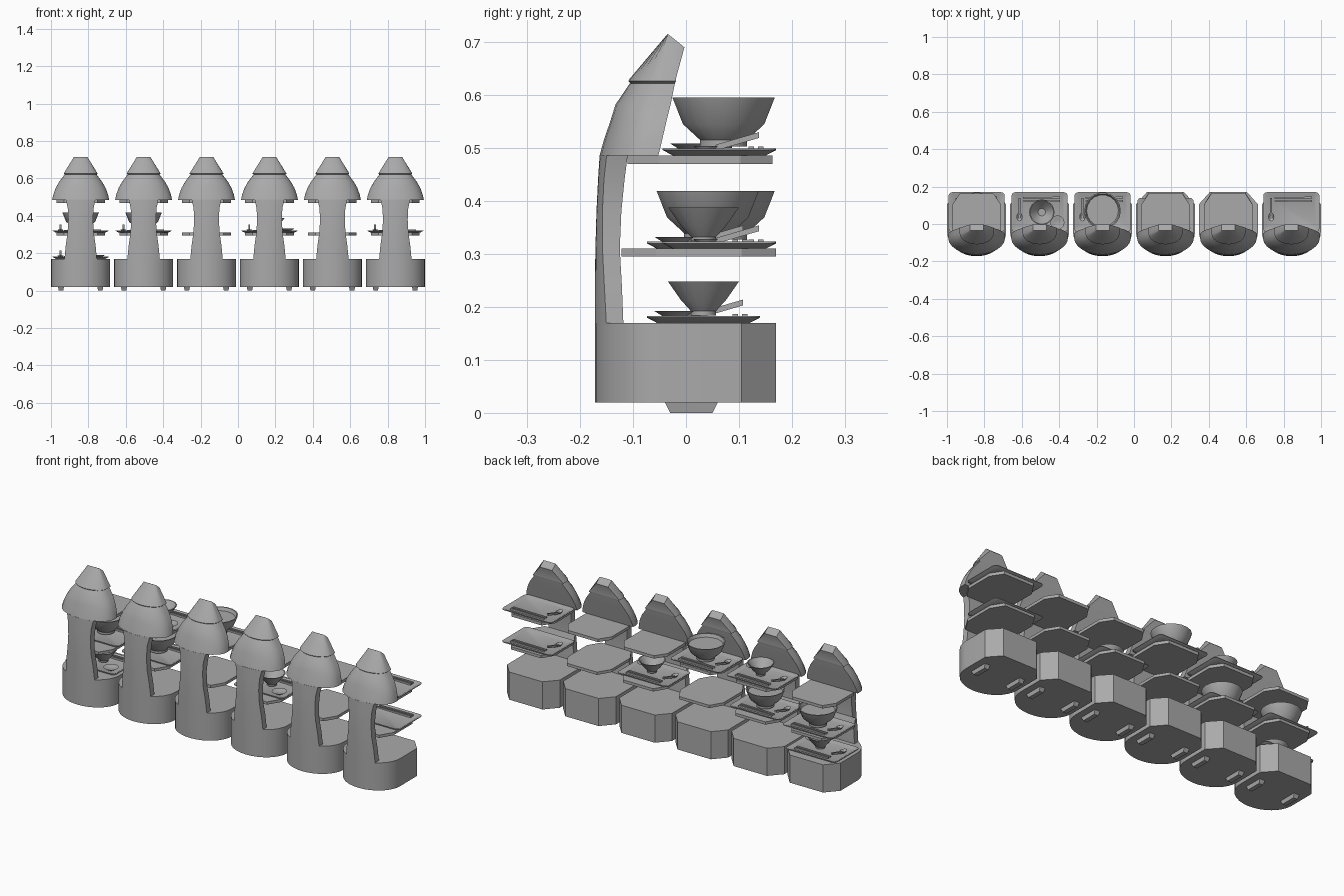
import bpy, bmesh, math

if "Cube" in bpy.data.objects:
    bpy.data.objects.remove(bpy.data.objects["Cube"], do_unlink=True)

grey = bpy.data.materials.new("plain grey")
grey.use_nodes = True
grey.diffuse_color = (0.4, 0.4, 0.4, 1)
grey.node_tree.nodes["Principled BSDF"].inputs["Base Color"].default_value = (0.4, 0.4, 0.4, 1)

made = []


def loft(name, rings):
    """Skin a list of closed rings and cap both ends."""
    bm = bmesh.new()
    loops = [[bm.verts.new(p) for p in ring] for ring in rings]
    n = len(loops[0])
    for a, b in zip(loops, loops[1:]):
        for i in range(n):
            j = (i + 1) % n
            bm.faces.new((a[i], a[j], b[j], b[i]))
    bm.faces.new(loops[0][::-1])
    bm.faces.new(loops[-1])
    bmesh.ops.recalc_face_normals(bm, faces=bm.faces)
    mesh = bpy.data.meshes.new(name)
    bm.to_mesh(mesh)
    bm.free()
    mesh.materials.append(grey)
    return mesh


def place(mesh, x=0, y=0, z=0):
    ob = bpy.data.objects.new(mesh.name, mesh)
    bpy.context.collection.objects.link(ob)
    ob.location = (x, y, z)
    made.append(ob)


def prism(name, outline, z0, z1):
    return loft(name, [[(x, y, z) for x, y in outline] for z in (z0, z1)])


def chamfered(w, y0, y1, cx, cy):
    return [(w, y0 + cy), (w, y1 - cy), (w - cx, y1), (cx - w, y1),
            (-w, y1 - cy), (-w, y0 + cy), (cx - w, y0), (w - cx, y0)]


def arc_section(w, full, front, mid, back, z_front, z_back=None, n=12):
    """Flat back, short straight sides and a bowed front."""
    z_back = z_front if z_back is None else z_back
    t0 = math.acos(min(1, w / full))
    pts = [(w, back, z_back)]
    for i in range(n + 1):
        t = t0 + (math.pi - 2 * t0) * i / n
        pts.append((full * math.cos(t), mid + (front - mid) * math.sin(t), z_front))
    return pts + [(-w, back, z_back)]


def rounded(w, d, r, z, n=4):
    """Rounded rectangle ring centred on the origin."""
    pts = []
    for k, (sx, sy) in enumerate(((1, 1), (-1, 1), (-1, -1), (1, -1))):
        for i in range(n + 1):
            a = (k + i / n) * math.pi / 2
            pts.append((sx * (w - r) + r * math.cos(a), sy * (d - r) + r * math.sin(a), z))
    return pts


def turned(name, profile, n=18):
    return loft(name, [[(r * math.cos(math.tau * i / n), r * math.sin(math.tau * i / n), z)
                        for i in range(n)] for r, z in profile])


# Pedestal with bowed front and chamfered rear corners
bow = [(0.158 * math.cos(math.pi * i / 16), -0.04 - 0.132 * math.sin(math.pi * i / 16))
       for i in range(17)]
base = prism("base", bow + [(-0.158, 0.105), (-0.1, 0.17), (0.1, 0.17), (0.158, 0.105)], 0.02, 0.17)
foot = loft("foot", [[(sx * w, 0.01 + sy * d, z) for sx, sy in ((1, 1), (-1, 1), (-1, -1), (1, -1))]
                     for w, d, z in ((0.012, 0.04, 0), (0.016, 0.05, 0.02))])

# Front column, hood and pointed cap
column = loft("column", [arc_section(*s) for s in (
    (0.087, 0.158, -0.172, -0.04, -0.118, 0.165),
    (0.08, 0.158, -0.172, -0.042, -0.121, 0.24),
    (0.07, 0.156, -0.171, -0.046, -0.125, 0.31),
    (0.066, 0.154, -0.169, -0.053, -0.122, 0.38),
    (0.069, 0.152, -0.166, -0.064, -0.116, 0.44),
    (0.079, 0.15, -0.163, -0.075, -0.11, 0.487))])
hood = loft("hood", [arc_section(w, w, f, m, b, z) for w, f, m, b, z in (
    (0.152, -0.163, -0.075, -0.052, 0.486), (0.146, -0.155, -0.07, -0.045, 0.515),
    (0.133, -0.143, -0.063, -0.037, 0.55), (0.115, -0.133, -0.057, -0.029, 0.582),
    (0.085, -0.106, -0.05, -0.021, 0.622))])
cap = loft("cap", [
    arc_section(0.083, 0.083, -0.103, -0.05, -0.022, 0.62),
    arc_section(0.091, 0.091, -0.109, -0.05, -0.019, 0.626),
    arc_section(0.088, 0.088, -0.106, -0.05, -0.019, 0.631),
    arc_section(0.036, 0.036, -0.035, -0.034, -0.003, 0.715, 0.69)])

# Shelves
shelves = [prism("middle_shelf", chamfered(0.13, -0.122, 0.17, 0.04, 0.065), 0.295, 0.31),
           prism("upper_shelf", chamfered(0.13, -0.11, 0.163, 0.04, 0.06), 0.47, 0.486)]

# Serving tray with flared rim and sunken floor
tray = loft("tray", [rounded(0.132, 0.088, 0.015, 0), rounded(0.15, 0.107, 0.02, 0.01),
                     rounded(0.15, 0.107, 0.02, 0.013), rounded(0.143, 0.1, 0.018, 0.013),
                     rounded(0.13, 0.087, 0.015, 0.006)])

# Tableware
small_bowl = turned("small_bowl", [(0.024, 0), (0.024, 0.008), (0.044, 0.03), (0.068, 0.064),
                                   (0.063, 0.064), (0.04, 0.032), (0.02, 0.012)])
large_bowl = turned("large_bowl", [(0.045, 0), (0.045, 0.012), (0.078, 0.042), (0.098, 0.092),
                                   (0.092, 0.092), (0.085, 0.075)])
saucer = turned("saucer", [(0.02, 0), (0.038, 0.011), (0.035, 0.011), (0.018, 0.004)])
chopstick = loft("chopstick", [[(x, r * a, 0.005 + r * b) for a, b in ((1, 1), (-1, 1), (-1, -1), (1, -1))]
                               for x, r in ((-0.1, 0.0035), (0.1, 0.005))])
spoon_bowl = loft("spoon_bowl", [[(s * 0.016 * math.cos(math.tau * i / 12),
                                   s * 0.024 * math.sin(math.tau * i / 12), z) for i in range(12)]
                                 for s, z in ((0.5, 0), (1, 0.011), (0.9, 0.011), (0.4, 0.004))])
spoon_handle = loft("spoon_handle", [[(sx * 0.005, y, z + sz) for sx, sz in
                                      ((1, 0), (-1, 0), (-1, 0.011), (1, 0.011))]
                                     for y, z in ((0.018, 0.002), (0.1, 0.026))])


def setting(x, level, y, bowl=None):
    """A tray with spoon and chopsticks, and optionally a bowl and saucer."""
    place(tray, x, y, level)
    z = level + 0.007
    place(spoon_bowl, x - 0.108, y - 0.025, z)
    place(spoon_handle, x - 0.108, y - 0.025, z)
    for dy in (0.06, 0.078):
        place(chopstick, x + 0.01, y + dy, z)
    if bowl is small_bowl:
        place(bowl, x + 0.012, y, z + 0.007)
        place(saucer, x + 0.095, y - 0.055, z + 0.004)
    elif bowl:
        place(bowl, x, y + 0.008, z + 0.01)


# Six identical stands in a row
stand_x = [(i - 2.5) * 0.3365 for i in range(6)]
for x in stand_x:
    for part in (base, column, hood, cap, *shelves):
        place(part, x)
    for side in (-1, 1):
        place(foot, x + side * 0.105)

# Settings: stand number, shelf height, depth offset, bowl
LOW, MID, TOP = 0.17, 0.31, 0.486
for number, level, y, bowl in (
        (0, LOW, 0.033, small_bowl), (0, MID, 0.063, large_bowl),
        (1, MID, 0.033, large_bowl), (1, TOP, 0.063, small_bowl),
        (2, TOP, 0.063, large_bowl), (3, MID, 0.033, small_bowl),
        (5, MID, 0.063, None), (5, TOP, 0.063, None)):
    setting(stand_x[number], level, y, bowl)

# Smooth the curved parts, keep edges sharp
bpy.ops.object.select_all(action='DESELECT')
for ob in made:
    ob.select_set(True)
bpy.context.view_layer.objects.active = made[0]
bpy.ops.object.shade_smooth_by_angle(angle=math.radians(30))
